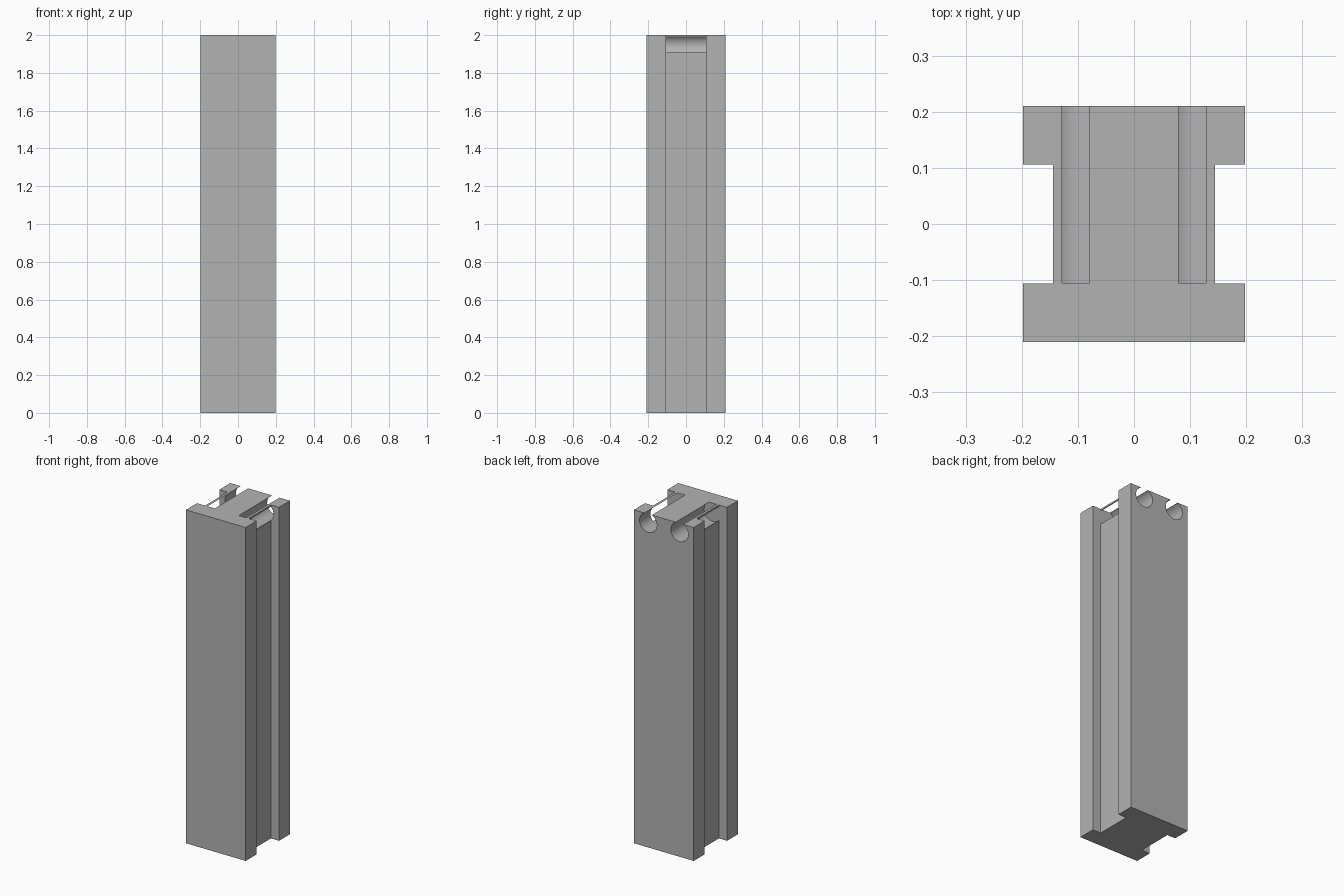
import bpy
import bmesh
from math import cos, sin, pi, radians

if "Cube" in bpy.data.objects:
    bpy.data.objects.remove(bpy.data.objects["Cube"], do_unlink=True)

HEIGHT = 2.0
HALF_X, HALF_Y = 0.198, 0.21       # outer half sizes of the post
WEB_X, FLANGE_Y = 0.144, 0.106     # half width of web, inner flange face
BORE_X, BORE_Z, BORE_R = 0.104, 1.948, 0.0575
SEGMENTS = 64


def extrude_profiles(name, profiles, offset):
    """Extrude closed outlines into solids along the offset vector."""
    bm = bmesh.new()
    for points in profiles:
        face = bm.faces.new([bm.verts.new(p) for p in points])
        new = bmesh.ops.extrude_face_region(bm, geom=[face], use_keep_orig=True)["geom"]
        verts = [v for v in new if isinstance(v, bmesh.types.BMVert)]
        bmesh.ops.translate(bm, verts=verts, vec=offset)
    bmesh.ops.recalc_face_normals(bm, faces=bm.faces)
    mesh = bpy.data.meshes.new(name)
    bm.to_mesh(mesh)
    bm.free()
    obj = bpy.data.objects.new(name, mesh)
    bpy.context.collection.objects.link(obj)
    return obj


# I-shaped post
half = [(HALF_X, -HALF_Y), (HALF_X, -FLANGE_Y), (WEB_X, -FLANGE_Y),
        (WEB_X, FLANGE_Y), (HALF_X, FLANGE_Y), (HALF_X, HALF_Y)]
outline = half + [(-x, y) for x, y in reversed(half)]
post = extrude_profiles("post", [[(x, y, 0) for x, y in outline]], (0, 0, HEIGHT))

# Two round channels near the top, open through the back and the top face
start_y = -FLANGE_Y + 0.0005
circles = [[(side * BORE_X + BORE_R * cos(2 * pi * i / SEGMENTS), start_y,
             BORE_Z + BORE_R * sin(2 * pi * i / SEGMENTS)) for i in range(SEGMENTS)]
           for side in (-1, 1)]
cutter = extrude_profiles("channel_cutter", circles, (0, HALF_Y + FLANGE_Y + 0.1, 0))
cutter.hide_render = True

# Plain grey finish
grey = bpy.data.materials.new("grey")
grey.use_nodes = True
colour = (0.45, 0.45, 0.45, 1)
grey.diffuse_color = colour
grey.node_tree.nodes["Principled BSDF"].inputs["Base Color"].default_value = colour
post.data.materials.append(grey)
cutter.data.materials.append(grey)

# Cut the channels
bpy.context.view_layer.objects.active = post
for obj in bpy.context.selected_objects:
    obj.select_set(False)
post.select_set(True)
cut = post.modifiers.new("channels", "BOOLEAN")
cut.operation = "DIFFERENCE"
cut.solver = "EXACT"
cut.object = cutter
bpy.ops.object.modifier_apply(modifier=cut.name)
bpy.data.objects.remove(cutter, do_unlink=True)
bpy.ops.object.shade_smooth_by_angle(angle=radians(30))
